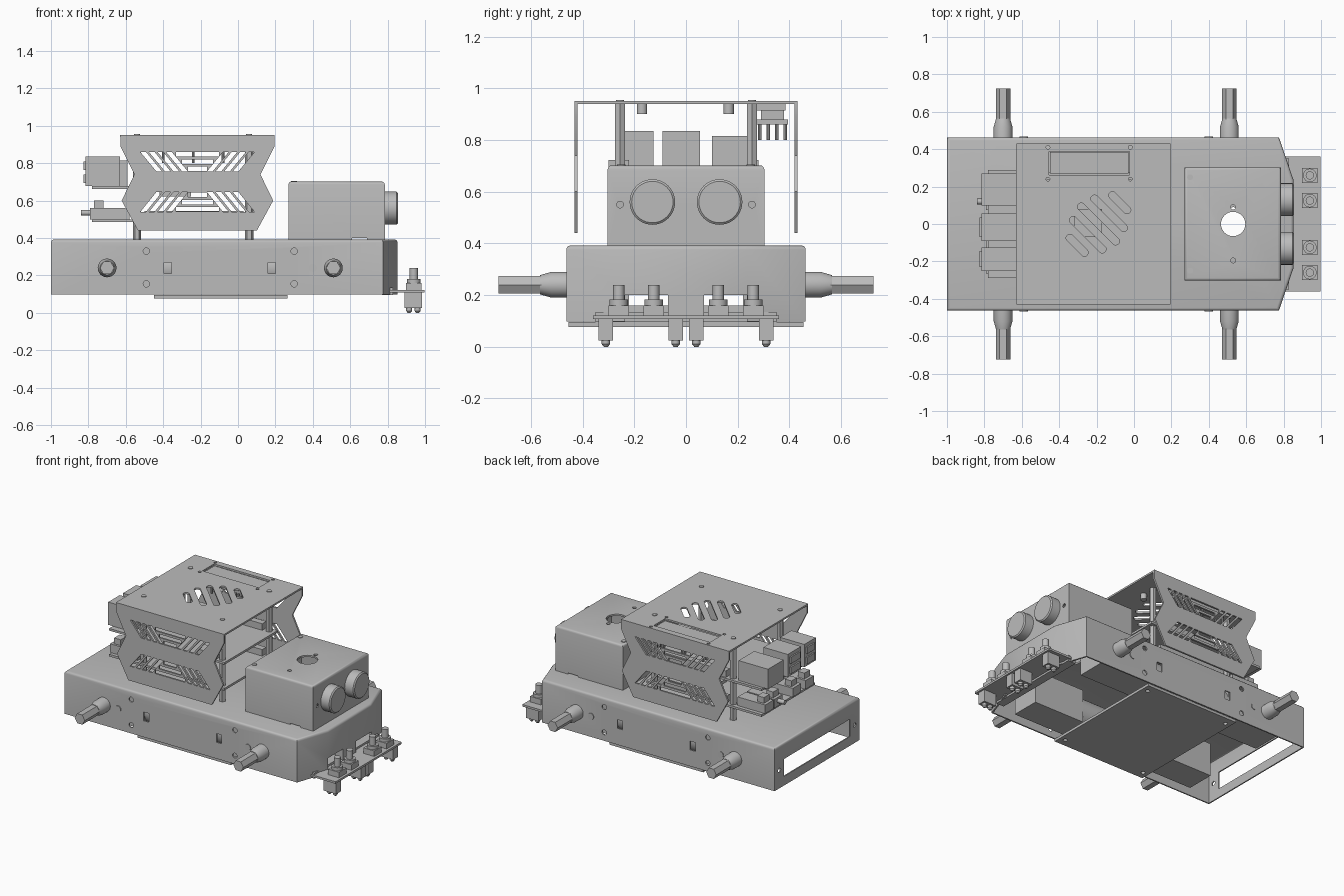
import bpy, bmesh, math
from mathutils import Vector

cube = bpy.data.objects.get("Cube")
if cube:
    bpy.data.objects.remove(cube, do_unlink=True)

grey = bpy.data.materials.new("plain grey")
grey.use_nodes = True
COLOUR = (0.5, 0.5, 0.5, 1)
grey.diffuse_color = COLOUR
grey.node_tree.nodes["Principled BSDF"].inputs["Base Color"].default_value = COLOUR

# Local (u, v, w) to world, with w along the named axis
AXES = {"x": lambda u, v, w: (w, u, v),
        "y": lambda u, v, w: (u, w, v),
        "z": lambda u, v, w: (u, v, w)}


def finish(name, mesh):
    bm = bmesh.new()
    bm.from_mesh(mesh)
    bmesh.ops.recalc_face_normals(bm, faces=bm.faces)
    bm.to_mesh(mesh)
    bm.free()
    mesh.materials.clear()
    mesh.materials.append(grey)
    mesh.shade_smooth()
    mesh.set_sharp_from_angle(angle=math.radians(32))
    obj = bpy.data.objects.new(name, mesh)
    bpy.context.scene.collection.objects.link(obj)
    return obj


def from_bmesh(name, bm):
    mesh = bpy.data.meshes.new(name)
    bm.to_mesh(mesh)
    bm.free()
    return finish(name, mesh)


def box(name, x, y, z):
    bm = bmesh.new()
    bmesh.ops.create_cube(bm, size=1)
    for v in bm.verts:
        v.co = Vector([a + (c + 0.5) * (b - a) for c, (a, b) in zip(v.co, (x, y, z))])
    return from_bmesh(name, bm)


def lathe(name, profile, at, axis="z", sides=32):
    """Turn (radius, height) pairs round an axis through the point at."""
    bm = bmesh.new()
    rings = []
    for r, h in profile:
        turns = [2 * math.pi * i / sides for i in range(sides)]
        rings.append([bm.verts.new(Vector(AXES[axis](r * math.cos(t), r * math.sin(t), h))
                                   + Vector(at)) for t in turns])
    for a, b in zip(rings, rings[1:]):
        for i in range(sides):
            j = (i + 1) % sides
            bm.faces.new((a[i], a[j], b[j], b[i]))
    bm.faces.new(rings[0])
    bm.faces.new(rings[-1])
    return from_bmesh(name, bm)


def rod(name, r, h0, h1, at, axis="z", sides=32):
    return lathe(name, [(r, h0), (r, h1)], at, axis, sides)


def plate(name, outline, holes, axis, at, thick=0.012):
    """Flat sheet with holes, centred at a level on the axis."""
    curve = bpy.data.curves.new(name, "CURVE")
    curve.dimensions = "2D"
    curve.fill_mode = "BOTH"
    curve.extrude = thick / 2
    for loop in [outline] + holes:
        s = curve.splines.new("POLY")
        s.points.add(len(loop) - 1)
        s.use_cyclic_u = True
        for p, (u, v) in zip(s.points, loop):
            p.co = (u, v, 0, 1)
    temp = bpy.data.objects.new("temp", curve)
    bpy.context.scene.collection.objects.link(temp)
    graph = bpy.context.evaluated_depsgraph_get()
    mesh = bpy.data.meshes.new_from_object(temp.evaluated_get(graph))
    bpy.data.objects.remove(temp, do_unlink=True)
    for v in mesh.vertices:
        v.co = AXES[axis](v.co.x, v.co.y, v.co.z + at)
    bm = bmesh.new()
    bm.from_mesh(mesh)
    bmesh.ops.remove_doubles(bm, verts=bm.verts, dist=0.0001)
    return from_bmesh(name, bm)


def rect(x0, x1, y0, y1):
    return [(x0, y0), (x1, y0), (x1, y1), (x0, y1)]


def slot(cx, cy, half, r, angle):
    """Round-ended slot outline; half = 0 gives a circle."""
    pts = []
    for i in range(24):
        t = 2 * math.pi * (i + 0.5) / 24
        u = r * math.cos(t) + (half if math.cos(t) > 0 else -half)
        v = r * math.sin(t)
        pts.append((cx + u * math.cos(angle) - v * math.sin(angle),
                    cy + u * math.sin(angle) + v * math.cos(angle)))
    return pts


def shell(name, outline, z0, z1, cutters):
    """Folded sheet-metal cover, open below, with cut-outs."""
    bm = bmesh.new()
    base = bm.faces.new([bm.verts.new((x, y, z0)) for x, y in outline])
    top = bmesh.ops.extrude_face_region(bm, geom=[base], use_keep_orig=True)["geom"]
    bmesh.ops.translate(bm, vec=(0, 0, z1 - z0),
                        verts=[g for g in top if isinstance(g, bmesh.types.BMVert)])
    bmesh.ops.delete(bm, geom=[base], context="FACES_ONLY")
    edges = [e for e in bm.edges if all(v.co.z > z1 - 0.01 for v in e.verts)]
    bmesh.ops.bevel(bm, geom=edges, offset=0.016, segments=3, profile=0.5, affect="EDGES")
    obj = from_bmesh(name, bm)
    solid = obj.modifiers.new("sheet", "SOLIDIFY")
    solid.thickness = 0.012
    solid.offset = -1
    for c in cutters:
        cut = obj.modifiers.new("cut", "BOOLEAN")
        cut.operation, cut.solver, cut.object = "DIFFERENCE", "EXACT", c
    graph = bpy.context.evaluated_depsgraph_get()
    mesh = bpy.data.meshes.new_from_object(obj.evaluated_get(graph))
    for o in [obj] + cutters:
        bpy.data.objects.remove(o, do_unlink=True)
    return finish(name, mesh)


# Chassis tray with mounting holes, rear window and front notch
cuts = [box("cutter", (-1.1, -0.95), (-0.36, 0.36), (0.16, 0.28)),
        box("cutter", (0.8, 0.9), (-0.235, 0.235), (0, 0.2)),
        rod("cutter", 0.09, 0.3, 0.5, (0.53, 0, 0))]
for x in (-0.49, 0.3):
    cuts += [rod("cutter", 0.017, -0.6, 0.6, (x, 0, z), "y", 16) for z in (0.155, 0.33)]
for x in (-0.375, 0.18):
    cuts.append(box("cutter", (x - 0.02, x + 0.02), (-0.6, 0.6), (0.21, 0.27)))
for y in (-0.41, 0.41):
    cuts.append(rod("cutter", 0.015, -1.1, -0.9, (0, y, 0.22), "x", 16))
shell("chassis", [(-1, -0.463), (0.775, -0.463), (0.853, -0.235), (0.853, 0.235),
                  (0.775, 0.463), (-1, 0.463)], 0.097, 0.392, cuts)
plate("belly_plate", rect(-0.45, 0.265, -0.455, 0.455),
      [slot(x, y, 0, 0.014, 0) for x in (-0.41, 0.225) for y in (-0.4, 0.4)], "z", 0.086, 0.018)

# Gear motors and wheel axles
for x, d in ((-0.7, 1), (0.51, -1)):
    for s in (-1, 1):
        ys = sorted((s * 0.22, s * 0.42))
        box("gearbox", sorted((x - d * 0.11, x + d * 0.28)), ys, (0.125, 0.355))
        rod("motor_can", 0.1, *sorted((d * 0.28, d * 0.54)), (x, s * 0.32, 0.24), "x")
        lathe("axle_sleeve", [(0.05, s * 0.4), (0.05, s * 0.52), (0.037, s * 0.565)],
              (x, 0, 0.24), "y")
        rod("hex_axle", 0.0385, s * 0.5, s * 0.725, (x, 0, 0.24), "y", 6)
        rod("motor_peg", 0.022, s * 0.4, s * 0.468, (x + d * 0.11, 0, 0.24), "y", 20)

# Sensor housing with its two round sensors
cuts = [rod("cutter", 0.065, 0.6, 0.8, (0.53, 0, 0))]
cuts += [rod("cutter", 0.013, 0.6, 0.8, (0.53, y, 0), sides=16) for y in (-0.195, 0.09)]
cuts += [rod("cutter", 0.013, 0.7, 0.9, (0, y, 0.55), "x", 16) for y in (-0.255, 0.255)]
cuts.append(box("cutter", (0.61, 0.69), (-0.5, 0.5), (0.3, 0.4)))
shell("sensor_housing", [(x, y) for x, y in rect(0.27, 0.785, -0.303, 0.303)], 0.39, 0.702, cuts)
for y in (-0.13, 0.13):
    lathe("round_sensor", [(0.088, 0.75), (0.088, 0.848), (0.08, 0.855)], (0, y, 0.56), "x", 40)
for y in (-0.25, 0.25):
    rod("housing_screw", 0.016, 0.69, 0.706, (0.3, y, 0), sides=16)

# Line-sensor bar at the nose
box("line_sensor_board", (0.81, 0.997), (-0.36, 0.36), (0.108, 0.122))
box("sensor_bracket", (0.77, 0.83), (-0.35, 0.35), (0.095, 0.135))
box("bracket_block", (0.79, 0.85), (-0.07, 0.07), (0.12, 0.2))
for y in (-0.26, -0.125, 0.125, 0.26):
    box("sensor_nut", (0.898, 0.98), (y - 0.04, y + 0.04), (0.12, 0.16))
    rod("sensor_collar", 0.036, 0.16, 0.182, (0.94, y, 0), sides=24)
    rod("sensor_screw", 0.022, 0.18, 0.24, (0.94, y, 0), sides=20)
for y in (-0.31, -0.04, 0.04, 0.31):
    box("line_sensor", (0.89, 0.985), (y - 0.028, y + 0.028), (0.025, 0.11))
    for x in (0.915, 0.96):
        lathe("sensor_lens", [(0.016, 0.026), (0.016, 0.01), (0.008, 0)], (x, y, 0), sides=16)

# Electronics case: vented lid and two zigzag side panels
MID = -0.217
vents = [slot(-0.19 + k * 0.057, k * 0.057, half, 0.02, -math.pi / 4)
         for k, half in zip(range(-2, 3), (0.055, 0.11, 0.13, 0.11, 0.055))]
dots = [slot(x, y, 0, 0.01, 0) for x in (-0.46, -0.02) for y in (0.24, 0.41)]
plate("case_lid", rect(-0.63, 0.195, -0.425, 0.425),
      vents + dots + [rect(-0.455, -0.025, 0.262, 0.388)], "z", 0.945)
half_edge = [(0.412, 0.951), (0.412, 0.89), (0.337, 0.74), (0.405, 0.6), (0.318, 0.44)]
zigzag = [(MID + u, z) for u, z in half_edge] + [(MID - u, z) for u, z in reversed(half_edge)]
openings = []
for outer, inner in ((0.86, 0.757), (0.54, 0.645)):
    for s in (-1, 1):
        for i in range(4):
            a = 0.305 - i * 0.046
            openings.append([(MID + s * u, z) for u, z in
                             ((a, outer), (a - 0.03, outer), (a - 0.115, inner), (a - 0.085, inner))])
    for k, w in enumerate((0.115, 0.083, 0.05)):
        z = outer + (inner - outer) * (0.12 + 0.38 * k)
        openings.append(rect(MID - w, MID + w, z - 0.012, z + 0.012))
for y in (-0.425, 0.425):
    plate("case_side", zigzag, openings, "y", y)

# Case pillars and their screws
for x in (-0.54, 0.06):
    for y in (-0.255, 0.255):
        rod("case_pillar", 0.022, 0.39, 0.94, (x, y, 0), sides=6)
        rod("lid_screw", 0.016, 0.945, 0.955, (x, y, 0), sides=16)
for y in (-0.17, 0.165):
    rod("lid_stud", 0.02, 0.9, 0.94, (0.06, y, 0), sides=16)

# Two stacked circuit boards
for z in (0.485, 0.663):
    box("circuit_board", (-0.78, 0.1), (-0.29, 0.29), (z, z + 0.015))
    box("pin_header", (-0.5, 0.02), (0.235, 0.28), (z + 0.015, z + 0.06))
    box("processor", (-0.32, -0.17), (-0.07, 0.08), (z + 0.015, z + 0.035))
    box("side_socket", (-0.1, 0.03), (-0.3, -0.22), (z + 0.015, z + 0.06))
    box("underside_parts", (-0.42, -0.25), (-0.2, 0.1), (z - 0.04, z))
box("network_socket", (-0.815, -0.59), (0.1, 0.27), (0.678, 0.815))
for y0, y1 in ((-0.09, 0.055), (-0.25, -0.125)):
    box("twin_socket", (-0.815, -0.63), (y0, y1), (0.678, 0.835))
    for z in (0.695, 0.765):
        box("socket_tongue", (-0.825, -0.81), (y0 + 0.02, y1 - 0.02), (z, z + 0.045))
for y in (-0.22, -0.08, 0.12, 0.22):
    box("terminal_block", (-0.79, -0.58), (y - 0.045, y + 0.045), (0.5, 0.56))
    box("terminal_cap", (-0.77, -0.72), (y - 0.03, y + 0.03), (0.56, 0.6))
rod("power_knob", 0.015, -0.84, -0.78, (0, 0.12, 0.535), "x", 16)

# Display module hung below the lid window
box("display_module", (-0.45, -0.03), (0.27, 0.385), (0.915, 0.94))
box("display_board", (-0.46, -0.02), (0.275, 0.395), (0.86, 0.88))
box("display_spacer", (-0.4, -0.08), (0.29, 0.38), (0.88, 0.915))
for x in (-0.4, -0.24, -0.08):
    for i in range(4):
        rod("display_pin", 0.007, 0.8, 0.87, (x, 0.285 + i * 0.033, 0), sides=8)
